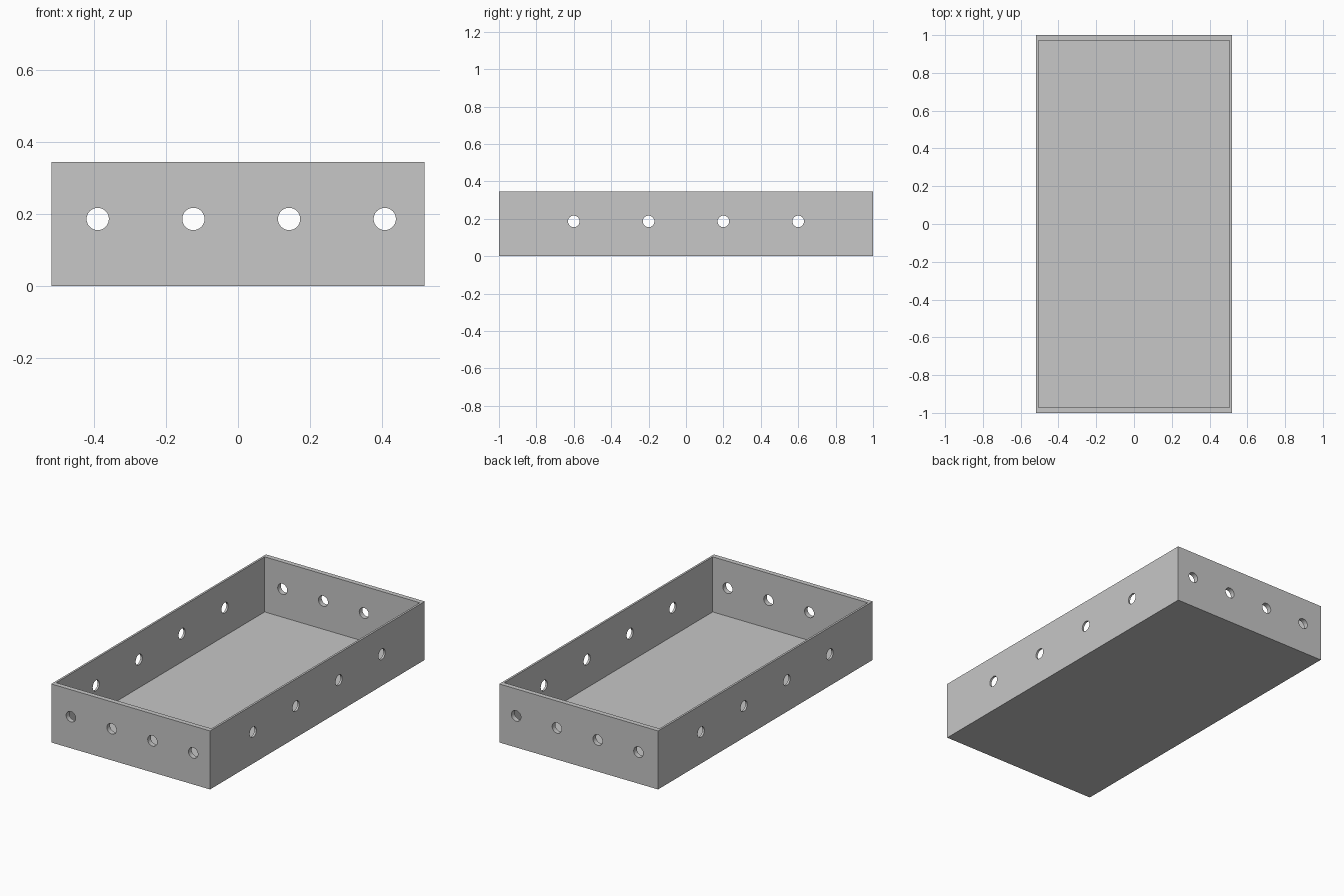
import bpy
import bmesh
from math import pi, radians
from mathutils import Matrix, Vector

cube = bpy.data.objects.get("Cube")
if cube:
    bpy.data.objects.remove(cube, do_unlink=True)

# Overall dimensions
HALF_X, HALF_Y, HEIGHT = 0.518, 1.0, 0.345
SIDE_WALL, END_WALL, FLOOR = 0.012, 0.029, 0.02
HOLE_RADIUS, HOLE_Z = 0.031, 0.186

grey = bpy.data.materials.new("light grey")
grey.use_nodes = True
colour = (0.57, 0.57, 0.57, 1)
grey.diffuse_color = colour
grey.node_tree.nodes["Principled BSDF"].inputs["Base Color"].default_value = colour


def make_object(name, bm):
    mesh = bpy.data.meshes.new(name)
    bm.to_mesh(mesh)
    bm.free()
    obj = bpy.data.objects.new(name, mesh)
    bpy.context.collection.objects.link(obj)
    mesh.materials.append(grey)
    return obj


def hole_cutter(name, centres, axis):
    """A row of rods running right through the tray along one axis."""
    bm = bmesh.new()
    turn = Matrix.Rotation(pi / 2, 4, axis)
    for centre in centres:
        bmesh.ops.create_cone(bm, cap_ends=True, segments=32, radius1=HOLE_RADIUS,
                              radius2=HOLE_RADIUS, depth=3,
                              matrix=Matrix.Translation(centre) @ turn)
    obj = make_object(name, bm)
    obj.hide_render = True
    return obj


# Open tray: a block whose top is inset and pushed down to the floor
bm = bmesh.new()
bmesh.ops.create_cube(bm, size=1, matrix=Matrix.Translation((0, 0, HEIGHT / 2))
                      @ Matrix.Diagonal((2 * HALF_X, 2 * HALF_Y, HEIGHT, 1)))
top = max(bm.faces, key=lambda f: f.calc_center_median().z)
bmesh.ops.inset_individual(bm, faces=[top], thickness=0.01)
for v in top.verts:
    v.co.x = (HALF_X - SIDE_WALL) * (1 if v.co.x > 0 else -1)
    v.co.y = (HALF_Y - END_WALL) * (1 if v.co.y > 0 else -1)
well = bmesh.ops.extrude_discrete_faces(bm, faces=[top])["faces"][0]
bmesh.ops.translate(bm, verts=well.verts, vec=Vector((0, 0, FLOOR - HEIGHT)))
bmesh.ops.recalc_face_normals(bm, faces=bm.faces)
tray = make_object("tray", bm)

# Rows of four round holes through the end walls and the side walls
end_holes = [(-0.39 + 0.266 * i, 0, HOLE_Z) for i in range(4)]
side_holes = [(0, -0.6 + 0.4 * i, HOLE_Z) for i in range(4)]
bpy.ops.object.select_all(action="DESELECT")
tray.select_set(True)
bpy.context.view_layer.objects.active = tray
for cutter in (hole_cutter("end_hole_cutter", end_holes, "X"),
               hole_cutter("side_hole_cutter", side_holes, "Y")):
    cut = tray.modifiers.new("holes", "BOOLEAN")
    cut.operation = "DIFFERENCE"
    cut.solver = "EXACT"
    cut.object = cutter
    bpy.ops.object.modifier_apply(modifier=cut.name)
    bpy.data.objects.remove(cutter, do_unlink=True)

bpy.ops.object.shade_smooth_by_angle(angle=radians(30))
